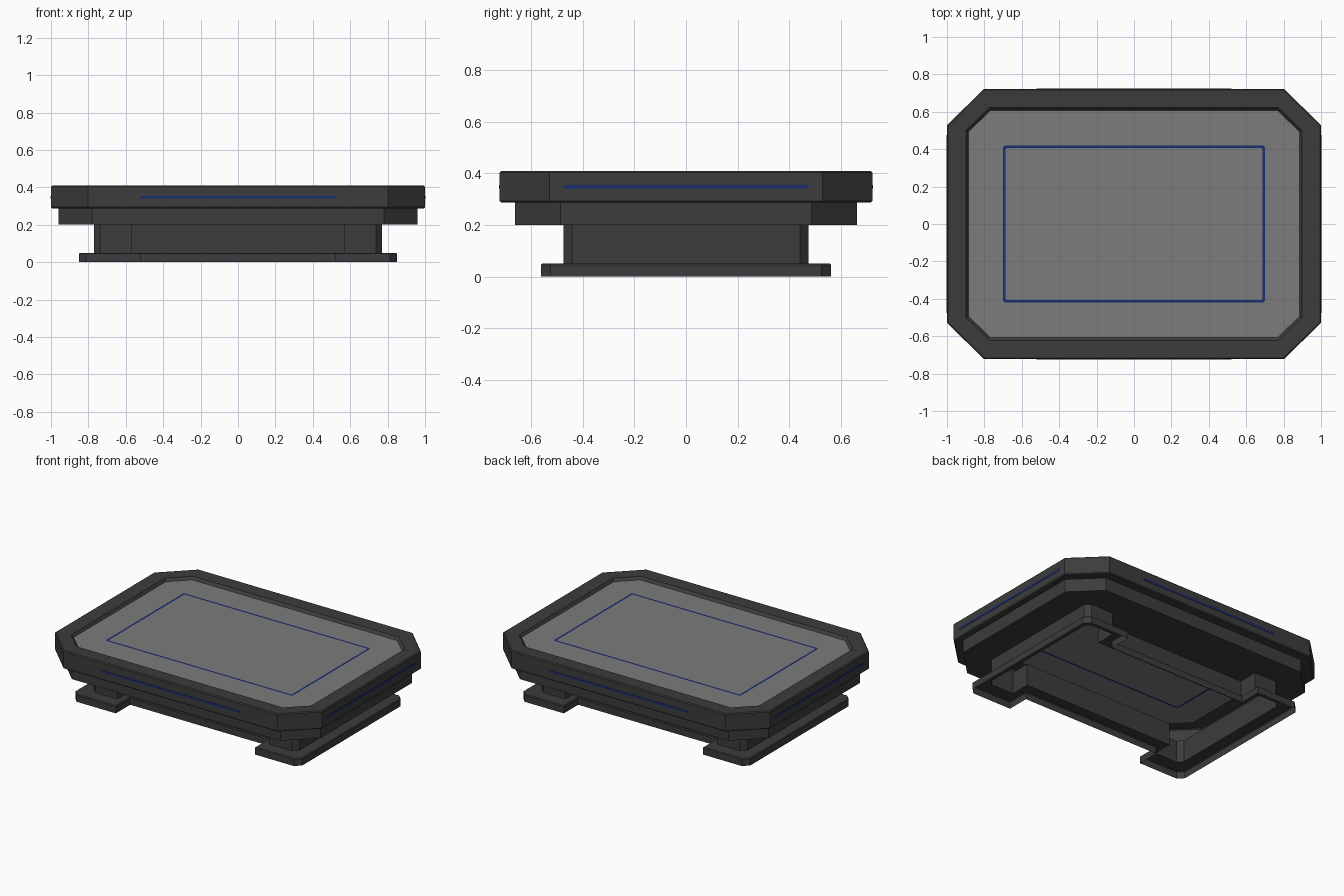
import bpy, bmesh

if "Cube" in bpy.data.objects:
    bpy.data.objects.remove(bpy.data.objects["Cube"])


def material(name, rgb):
    m = bpy.data.materials.new(name)
    m.diffuse_color = (*rgb, 1)
    m.use_nodes = True
    m.node_tree.nodes["Principled BSDF"].inputs["Base Color"].default_value = m.diffuse_color
    return m


DARK = material("dark_grey", (0.045, 0.045, 0.045))
GREY = material("mid_grey", (0.2, 0.2, 0.2))
BLUE = material("blue", (0.01, 0.025, 0.16))


def mirrored(quadrant):
    """Closed outline from the points of the +x +y quadrant, counterclockwise."""
    back = quadrant[::-1]
    return (quadrant + [(-x, y) for x, y in back]
            + [(-x, -y) for x, y in quadrant] + [(x, -y) for x, y in back])


def octagon(hx, hy, cx, cy):
    return mirrored([(hx, hy - cy), (hx - cx, hy)])


def h_shape(hx, hy, c, nx, ny):
    return mirrored([(hx, hy - c), (hx - c, hy), (nx, hy), (nx, ny)])


def shell(name, loops, mat, cap=False):
    """Skin a stack of (outline, z) loops, listed from the top down and outward."""
    bm = bmesh.new()
    prev = None
    for pts, z in loops:
        vs = [bm.verts.new((x, y, z)) for x, y in pts]
        n = len(vs)
        if prev is None:
            if cap:
                bm.faces.new(vs)
        elif len(prev) == n:
            for i in range(n):
                j = (i + 1) % n
                bm.faces.new((prev[j], prev[i], vs[i], vs[j]))
        else:
            # flat ledge between two different outlines
            edges = []
            for ring in (prev, vs):
                for i in range(len(ring)):
                    a, b = ring[i], ring[(i + 1) % len(ring)]
                    edges.append(bm.edges.get((a, b)) or bm.edges.new((a, b)))
            bmesh.ops.triangle_fill(bm, edges=edges, use_beauty=True, normal=(0, 0, -1))
        prev = vs
    if not cap or len(loops) > 1:
        bmesh.ops.recalc_face_normals(bm, faces=bm.faces[:])
    me = bpy.data.meshes.new(name)
    bm.to_mesh(me)
    bm.free()
    me.materials.append(mat)
    ob = bpy.data.objects.new(name, me)
    bpy.context.collection.objects.link(ob)
    return ob


def box(name, centre, size, mat):
    bpy.ops.mesh.primitive_cube_add(size=1, location=centre)
    ob = bpy.context.object
    ob.name = name
    ob.scale = size
    ob.data.materials.append(mat)


# table body: inner lip, rim, slab side, lower tier, H-shaped pedestal and foot (open underneath)
column = h_shape(0.77, 0.475, 0.033, 0.57, 0.34)
shell("table_body", [
    (octagon(0.885, 0.607, 0.118, 0.113), 0.39),
    (octagon(0.897, 0.622, 0.125, 0.12), 0.408),
    (octagon(0.994, 0.716, 0.196, 0.19), 0.41),
    (octagon(1.0, 0.722, 0.198, 0.193), 0.404),
    (octagon(1.0, 0.722, 0.198, 0.193), 0.294),
    (octagon(0.994, 0.716, 0.196, 0.19), 0.288),
    (octagon(0.96, 0.662, 0.18, 0.175), 0.288),
    (octagon(0.96, 0.662, 0.18, 0.175), 0.2),
    (column, 0.2),
    (column, 0.05),
    (h_shape(0.845, 0.558, 0.035, 0.525, 0.405), 0.05),
    (h_shape(0.85, 0.563, 0.037, 0.52, 0.41), 0.045),
    (h_shape(0.85, 0.563, 0.037, 0.52, 0.41), 0.0),
], DARK)

# recessed top: surround, blue inlay line, centre panel
inlay_out = octagon(0.7, 0.42, 0.01, 0.01)
inlay_in = octagon(0.686, 0.406, 0.006, 0.006)
shell("top_surround", [(inlay_out, 0.39), (octagon(0.885, 0.607, 0.118, 0.113), 0.39)], GREY)
shell("top_inlay_line", [(inlay_in, 0.39), (inlay_out, 0.39)], BLUE)
shell("top_centre_panel", [(inlay_in, 0.39)], GREY, cap=True)
for ob in bpy.data.objects:
    # flat open sheets must face up
    if ob.name.startswith("top_") and ob.data.polygons[0].normal.z < 0:
        ob.data.flip_normals()

# blue light strips on all four slab sides
for s, ends in ((1, ("back", "right")), (-1, ("front", "left"))):
    box(ends[0] + "_strip", (0, s * 0.72, 0.348), (1.04, 0.008, 0.014), BLUE)
    box(ends[1] + "_strip", (s * 0.998, 0, 0.348), (0.008, 0.95, 0.014), BLUE)
